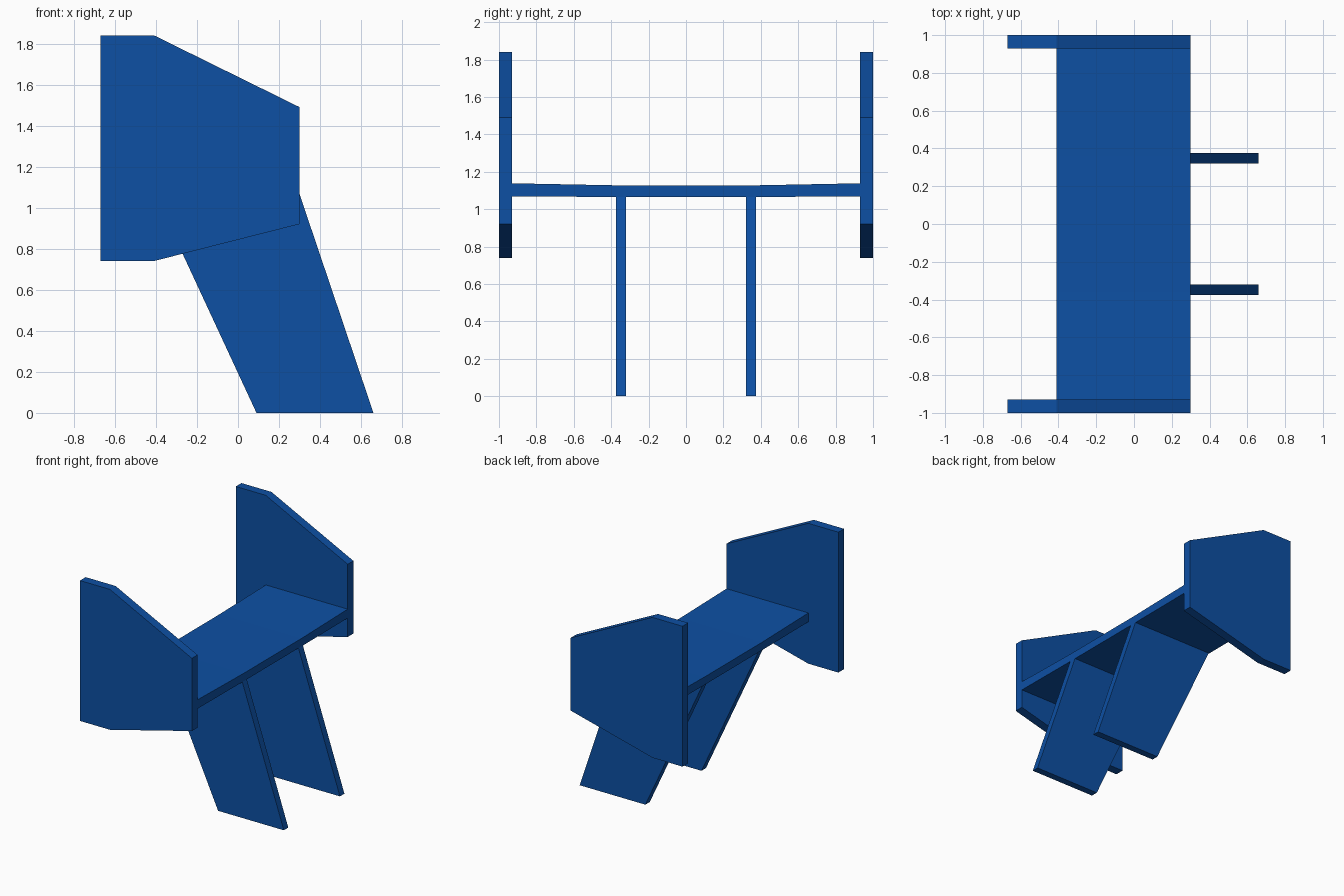
import bpy, bmesh
from mathutils import Vector

cube = bpy.data.objects.get("Cube")
if cube:
    bpy.data.objects.remove(cube, do_unlink=True)

blue = bpy.data.materials.new("blue")
blue.use_nodes = True
colour = (0.004, 0.08, 0.37, 1)
blue.diffuse_color = colour
blue.node_tree.nodes["Principled BSDF"].inputs["Base Color"].default_value = colour


def slab(name, outline, offset):
    """Extrude a closed 3D outline by an offset vector into a flat-faced slab."""
    bm = bmesh.new()
    face = bm.faces.new([bm.verts.new(p) for p in outline])
    ext = bmesh.ops.extrude_face_region(bm, geom=[face])
    moved = [g for g in ext["geom"] if isinstance(g, bmesh.types.BMVert)]
    bmesh.ops.translate(bm, vec=Vector(offset), verts=moved)
    bmesh.ops.recalc_face_normals(bm, faces=bm.faces)
    mesh = bpy.data.meshes.new(name)
    bm.to_mesh(mesh)
    bm.free()
    mesh.materials.append(blue)
    obj = bpy.data.objects.new(name, mesh)
    bpy.context.collection.objects.link(obj)
    return obj


def upright(name, profile, y, thickness):
    return slab(name, [(x, y, z) for x, z in profile], (0, thickness, 0))


# Wing plank: very slightly raised towards both ends
half = [(0.36, 1.127), (0.93, 1.138), (0.93, 1.068), (0.36, 1.065)]
section = half + [(-y, z) for y, z in reversed(half)]
slab("wing_plank", [(-0.41, y, z) for y, z in section], (0.71, 0, 0))

# End plates and slanted support legs, mirrored front to back
plate = [(-0.67, 0.74), (-0.41, 0.74), (0.30, 0.92),
         (0.30, 1.49), (-0.41, 1.84), (-0.67, 1.84)]
leg = [(0.09, 0), (0.66, 0), (0.30, 1.066), (-0.405, 1.066)]
for side, s in (("front", -1), ("back", 1)):
    upright(side + "_end_plate", plate, s * 0.93, s * 0.07)
    upright(side + "_support_leg", leg, s * 0.32, s * 0.055)
